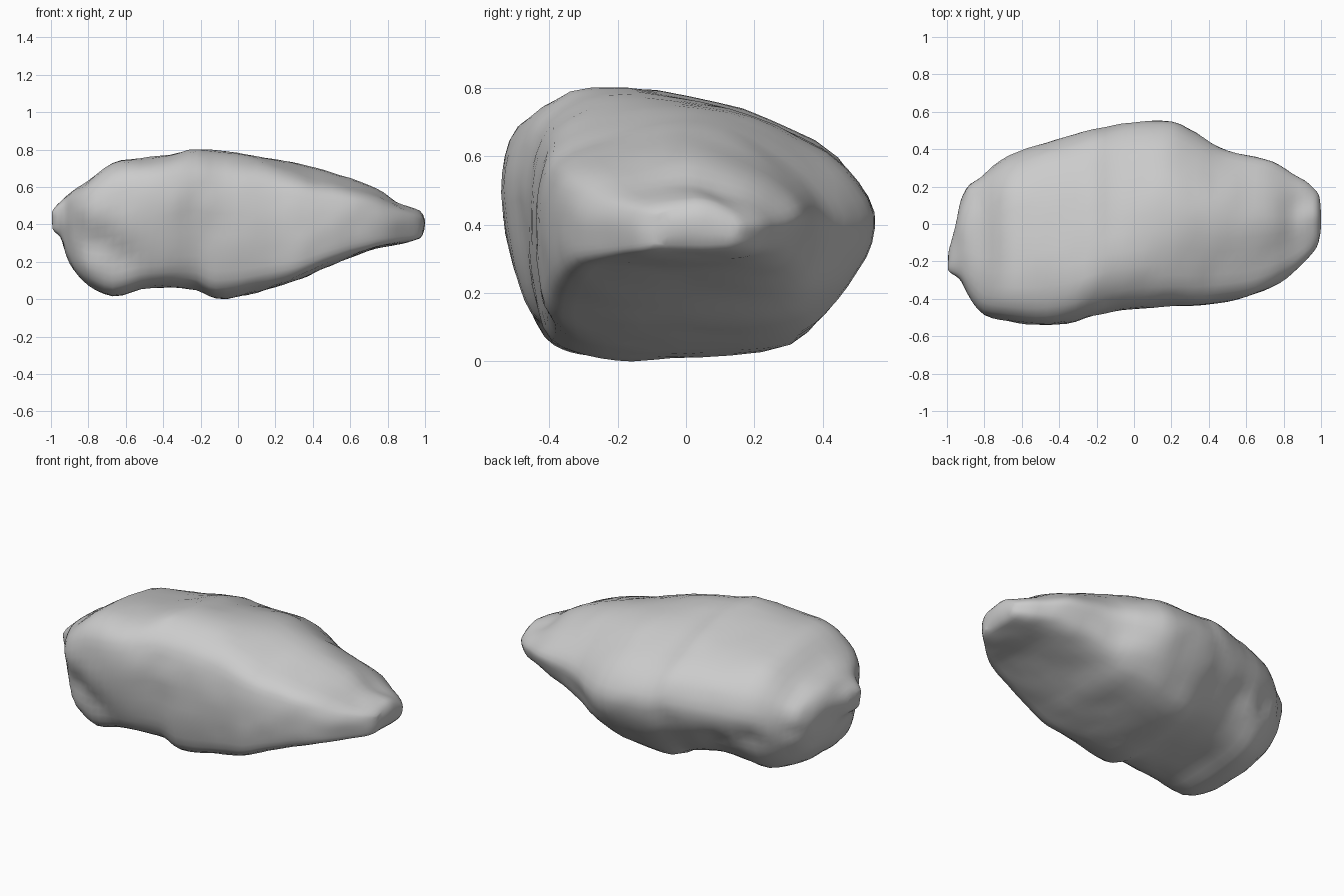
import bpy
import bmesh
import math
from mathutils import Vector, noise

if "Cube" in bpy.data.objects:
    bpy.data.objects.remove(bpy.data.objects["Cube"], do_unlink=True)

# Plain stone colour
stone = bpy.data.materials.new("light grey stone")
stone.use_nodes = True
grey = (0.6, 0.6, 0.6, 1)
stone.diffuse_color = grey
shader = next(n for n in stone.node_tree.nodes if n.type == "BSDF_PRINCIPLED")
shader.inputs["Base Color"].default_value = grey
shader.inputs["Roughness"].default_value = 0.9

# Outline of the boulder along its length: x, front y, back y, bottom z, top z
STATIONS = [
    (-.99, -.25, -.13, .37, .47), (-.95, -.28, -.02, .33, .52),
    (-.92, -.31, .13, .24, .55), (-.88, -.39, .22, .16, .58),
    (-.8, -.49, .28, .07, .63), (-.67, -.52, .37, .01, .73),
    (-.52, -.54, .42, .05, .75), (-.36, -.53, .47, .06, .77),
    (-.22, -.49, .51, .05, .8), (-.12, -.47, .53, 0, .79),
    (.05, -.45, .55, .02, .78), (.2, -.44, .55, .06, .76),
    (.33, -.44, .49, .1, .73), (.45, -.42, .41, .16, .7),
    (.6, -.39, .37, .22, .65), (.74, -.34, .34, .27, .59),
    (.85, -.26, .27, .29, .53), (.94, -.17, .21, .31, .49),
    (.985, -.1, .16, .33, .46),
]

# Cross-sections inside a unit box: blunt end, middle and tapering end
BLUNT = [(.13, .07), (.06, .22), (.01, .45), (0, .7), (.04, .9), (.2, 1),
         (.5, .98), (.75, .92), (.93, .78), (1, .58), (.97, .39), (.9, .23),
         (.77, .07), (.5, .01), (.3, 0), (.21, .02)]
MIDDLE = [(.07, .07), (.02, .25), (0, .52), (.01, .72), (.06, .89), (.22, 1),
          (.5, .96), (.72, .87), (.93, .71), (1, .55), (.97, .38), (.87, .2),
          (.77, .06), (.5, .01), (.3, 0), (.17, .02)]
TAPERED = [(.04, .07), (.01, .22), (0, .43), (.01, .62), (.05, .78), (.25, .9),
           (.5, 1), (.7, .92), (.9, .7), (1, .5), (.98, .32), (.93, .15),
           (.82, .05), (.55, .01), (.35, 0), (.16, .02)]
BLUNT_X, MIDDLE_X, TAPERED_X = -.6, 0, .45


def ring_points(station):
    """Blend neighbouring cross-sections and fit them to the outline."""
    x, front, back, bottom, top = station
    if x < MIDDLE_X:
        pair, start, end = (BLUNT, MIDDLE), BLUNT_X, MIDDLE_X
    else:
        pair, start, end = (MIDDLE, TAPERED), MIDDLE_X, TAPERED_X
    blend = min(max((x - start) / (end - start), 0), 1)
    points = []
    for a, b in zip(*pair):
        u, v = Vector(a).lerp(Vector(b), blend)
        points.append(Vector((x, front + u * (back - front),
                              bottom + v * (top - bottom))))
    return points


# Loft the rings into a closed shell
bm = bmesh.new()
rings = [[bm.verts.new(p) for p in ring_points(s)] for s in STATIONS]
count = len(BLUNT)
for ring, following in zip(rings, rings[1:]):
    for i in range(count):
        j = (i + 1) % count
        bm.faces.new((ring[i], ring[j], following[j], following[i]))
bm.faces.new(rings[0])
bm.faces.new(rings[-1])
bmesh.ops.recalc_face_normals(bm, faces=bm.faces)
bmesh.ops.triangulate(bm, faces=[f for f in bm.faces if len(f.verts) > 4])
bmesh.ops.subdivide_edges(bm, edges=bm.edges, cuts=2, use_grid_fill=True, smooth=0.5)
bmesh.ops.smooth_vert(bm, verts=bm.verts, factor=0.5,
                      use_axis_x=True, use_axis_y=True, use_axis_z=True)

# Hollows and bumps: centre, radius, depth along the inward normal
DENTS = [
    ((-.76, -.47, .29), .15, .05),  # hollow low on the front
    ((-.62, -.5, .2), .12, .03),
    ((-.82, .2, .36), .1, .03),     # pits low on the back
    ((-.66, .34, .3), .1, .03),
    ((-.45, .4, .24), .11, .03),
    ((.87, .1, .52), .12, .02),     # step before the narrow tip
    ((-.24, -.31, .78), .05, -.02),  # small peak on top
]
bm.normal_update()
moves = []
for vert in bm.verts:
    push = 0.007 * noise.noise(vert.co * 5) + 0.005 * noise.noise(vert.co * 11)
    for centre, radius, depth in DENTS:
        distance = (vert.co - Vector(centre)).length / radius
        push -= depth * math.exp(-distance * distance * 2)
    moves.append(vert.normal * push)
for vert, move in zip(bm.verts, moves):
    vert.co += move

# Rest the boulder on the ground
lowest = min(v.co.z for v in bm.verts)
bmesh.ops.translate(bm, verts=bm.verts, vec=(0, 0, -lowest))

mesh = bpy.data.meshes.new("boulder")
bm.to_mesh(mesh)
bm.free()
mesh.materials.append(stone)
boulder = bpy.data.objects.new("boulder", mesh)
bpy.context.collection.objects.link(boulder)
bpy.context.view_layer.objects.active = boulder
boulder.select_set(True)
bpy.ops.object.shade_smooth_by_angle(angle=math.radians(50))
